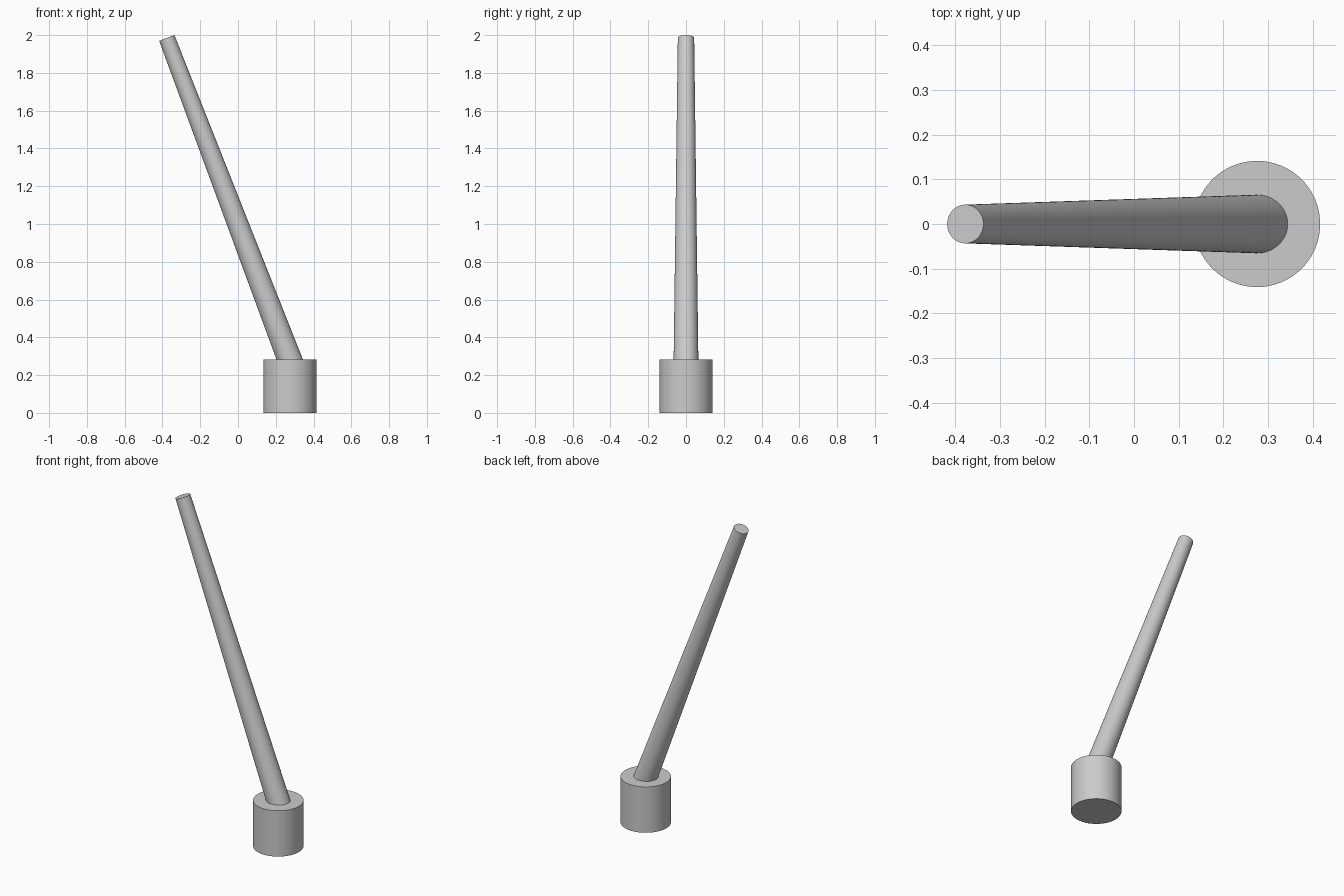
import bpy
import math
from mathutils import Vector

cube = bpy.data.objects.get("Cube")
if cube:
    bpy.data.objects.remove(cube, do_unlink=True)

# One plain grey for everything
grey = bpy.data.materials.new("grey")
grey.use_nodes = True
colour = (0.6, 0.6, 0.6, 1)
grey.diffuse_color = colour
grey.node_tree.nodes["Principled BSDF"].inputs["Base Color"].default_value = colour


def tapered_rod(name, start, end, r_start, r_end):
    """Capped round rod running from start to end."""
    start, end = Vector(start), Vector(end)
    axis = end - start
    bpy.ops.mesh.primitive_cone_add(
        vertices=96, radius1=r_start, radius2=r_end, depth=axis.length,
        location=(start + end) / 2,
        rotation=axis.to_track_quat("Z", "Y").to_euler())
    rod = bpy.context.object
    rod.name = name
    rod.data.materials.append(grey)
    bpy.ops.object.shade_smooth_by_angle(angle=math.radians(30))
    return rod


# Upright drum
tapered_rod("base", (0.275, 0, 0), (0.275, 0, 0.283), 0.141, 0.141)

# Leaning pole, its foot sunk into the drum
tapered_rod("pole", (0.305, 0, 0.2), (-0.377, 0, 1.985), 0.0665, 0.0433)
